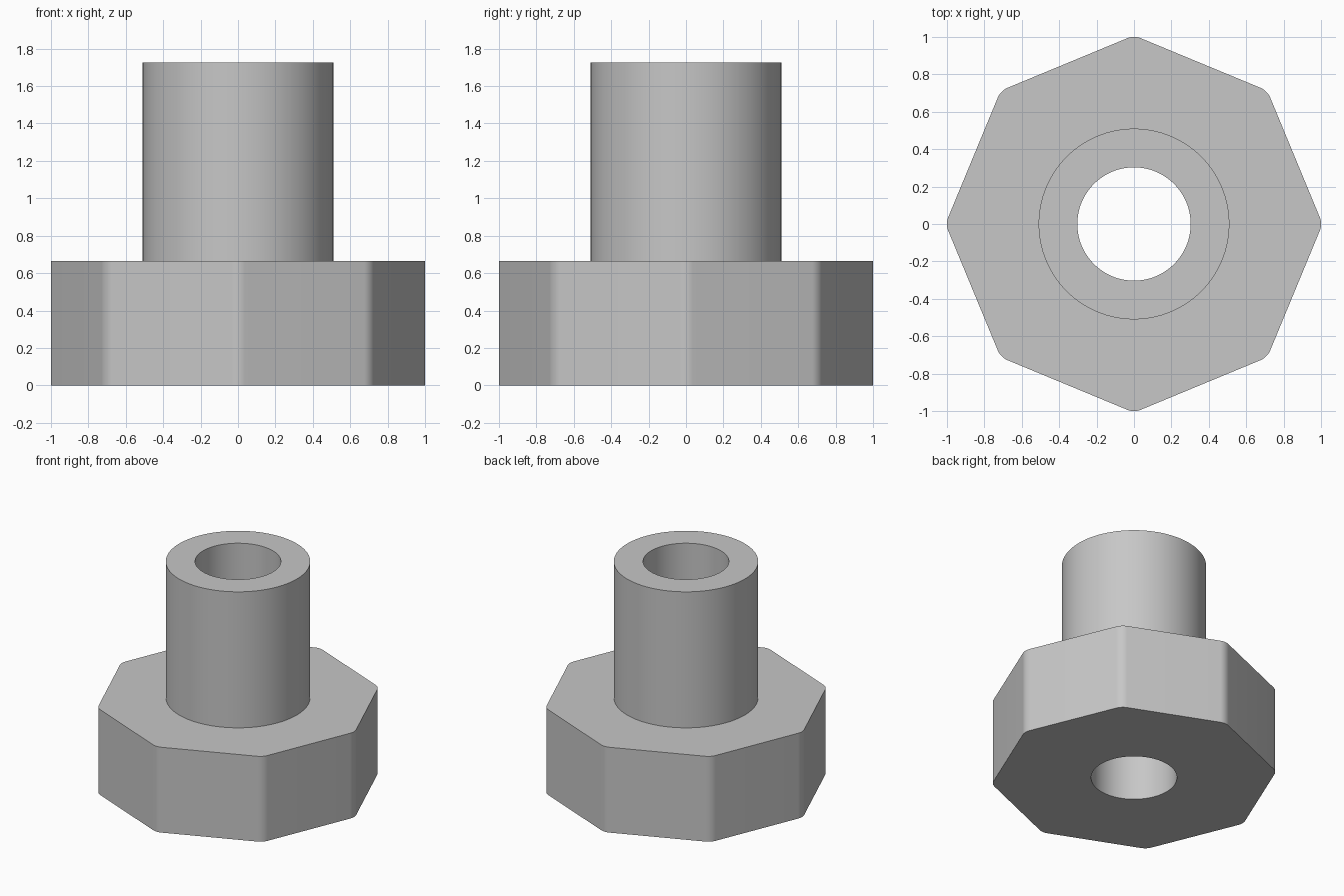
import bpy
import bmesh
from math import cos, sin, tau

SIDES = 8          # sides of the head
PER_CORNER = 12    # points on each rounded corner
COUNT = SIDES * PER_CORNER

if "Cube" in bpy.data.objects:
    bpy.data.objects.remove(bpy.data.objects["Cube"], do_unlink=True)


def circle(radius):
    step = tau / COUNT
    start = -step * (PER_CORNER - 1) / 2
    return [(radius * cos(start + i * step), radius * sin(start + i * step))
            for i in range(COUNT)]


def rounded_polygon(radius, rounding):
    points = []
    for side in range(SIDES):
        mid = tau * side / SIDES
        cx, cy = (radius - rounding) * cos(mid), (radius - rounding) * sin(mid)
        for i in range(PER_CORNER):
            a = mid + (i / (PER_CORNER - 1) - 0.5) * tau / SIDES
            points.append((cx + rounding * cos(a), cy + rounding * sin(a)))
    return points


# Dimensions
head_top, stem_top = 0.665, 1.725
head, stem, bore = rounded_polygon(1.0, 0.1), circle(0.51), circle(0.303)

# Closed section: up the outside, over the rim and down the bore
section = [(head, 0), (head, head_top), (stem, head_top),
           (stem, stem_top), (bore, stem_top), (bore, 0)]

bm = bmesh.new()
rings = [[bm.verts.new((x, y, z)) for x, y in outline] for outline, z in section]
for k, lower in enumerate(rings):
    upper = rings[(k + 1) % len(rings)]
    for i in range(COUNT):
        j = (i + 1) % COUNT
        bm.faces.new((lower[i], lower[j], upper[j], upper[i]))
bmesh.ops.recalc_face_normals(bm, faces=bm.faces)
mesh = bpy.data.meshes.new("octagonal_bushing")
bm.to_mesh(mesh)
bm.free()

# Plain grey material
grey = bpy.data.materials.new("plain_grey")
grey.use_nodes = True
colour = (0.57, 0.57, 0.57, 1)
grey.diffuse_color = colour
for node in grey.node_tree.nodes:
    if node.type == 'BSDF_PRINCIPLED':
        node.inputs["Base Color"].default_value = colour
mesh.materials.append(grey)

bushing = bpy.data.objects.new("octagonal_bushing", mesh)
bpy.context.collection.objects.link(bushing)
bpy.ops.object.select_all(action='DESELECT')
bushing.select_set(True)
bpy.context.view_layer.objects.active = bushing
bpy.ops.object.shade_smooth_by_angle()
